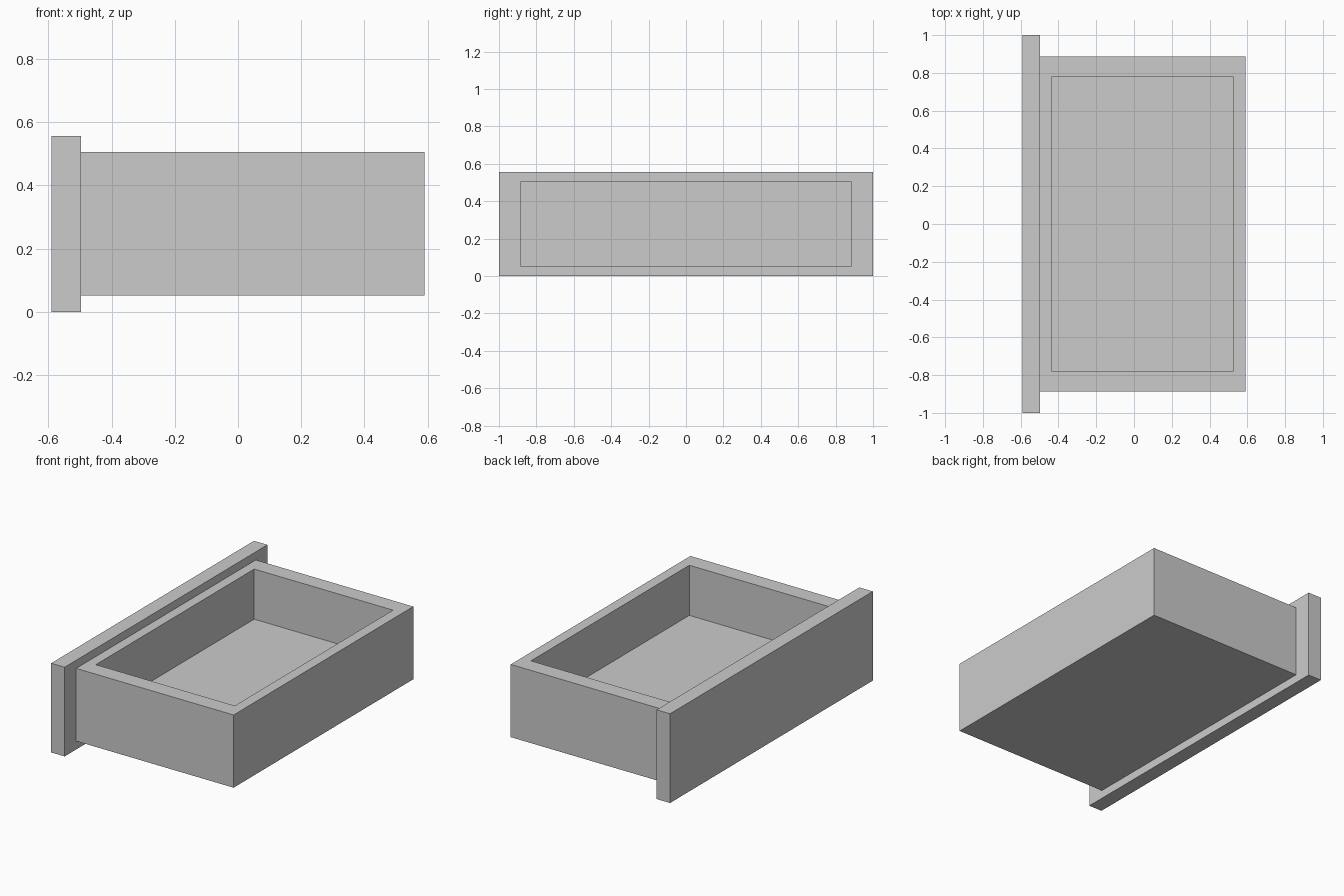
import bpy
import bmesh

if "Cube" in bpy.data.objects:
    bpy.data.objects.remove(bpy.data.objects["Cube"])


def box(bm, x0, x1, y, z0, z1):
    """Box spanning x0..x1, -y..y, z0..z1."""
    verts = bmesh.ops.create_cube(bm, size=1)["verts"]
    for v in verts:
        v.co.x = x1 if v.co.x > 0 else x0
        v.co.y = y if v.co.y > 0 else -y
        v.co.z = z1 if v.co.z > 0 else z0


def finish(bm, name):
    bmesh.ops.recalc_face_normals(bm, faces=bm.faces)
    mesh = bpy.data.meshes.new(name)
    bm.to_mesh(mesh)
    bm.free()
    obj = bpy.data.objects.new(name, mesh)
    bpy.context.collection.objects.link(obj)
    return obj


# Front panel of the drawer
bm = bmesh.new()
box(bm, -0.59, -0.497, 1.0, 0.0, 0.557)
finish(bm, "drawer_front")

# Open tray: inset the top face for the rim, then sink it to form the cavity
bm = bmesh.new()
box(bm, -0.497, 0.59, 0.886, 0.052, 0.506)
bm.faces.ensure_lookup_table()
top = max(bm.faces, key=lambda f: f.calc_center_median().z)
bmesh.ops.inset_region(bm, faces=[top], thickness=0.05)
for v in top.verts:
    v.co.x = 0.524 if v.co.x > 0 else -0.435
    v.co.y = 0.781 if v.co.y > 0 else -0.781
floor = bmesh.ops.extrude_discrete_faces(bm, faces=[top])["faces"][0]
for v in floor.verts:
    v.co.z = 0.193
finish(bm, "drawer_tray")
